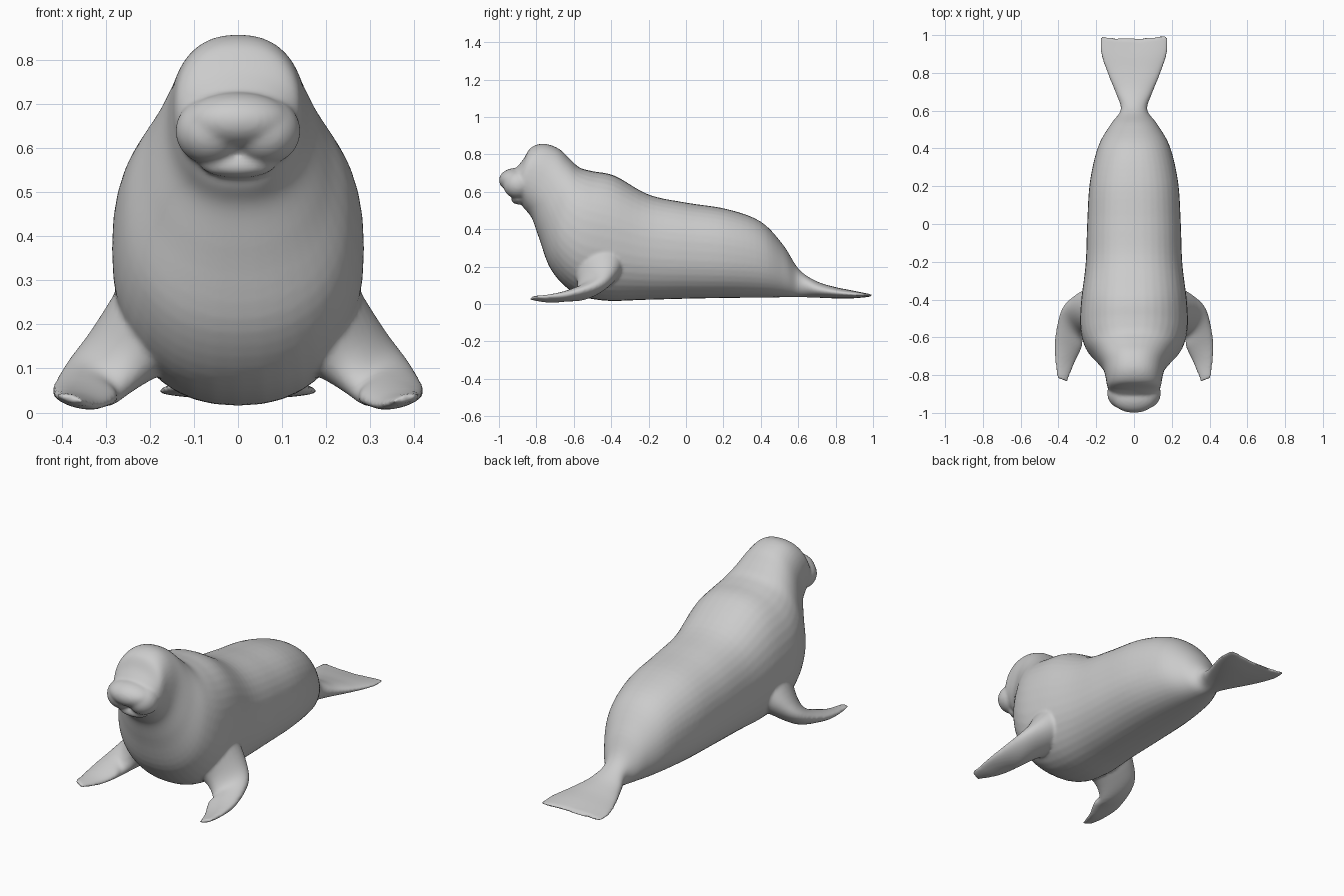
import bpy, bmesh
from math import sin, cos, pi
from mathutils import Vector, Matrix

bm = bmesh.new()


def smooth_rows(rows, n=5):
    """Catmull-Rom interpolation between section rows."""
    out = []
    for i in range(len(rows) - 1):
        a, b = rows[max(i - 1, 0)], rows[i]
        c, d = rows[i + 1], rows[min(i + 2, len(rows) - 1)]
        for k in range(n):
            t = k / n
            out.append([0.5 * (2 * q + (r - p) * t + (2 * p - 5 * q + 4 * r - s) * t * t
                               + (3 * q - p - 3 * r + s) * t ** 3)
                        for p, q, r, s in zip(a, b, c, d)])
    return out + [list(rows[-1])]


def spow(v, e):
    return abs(v) ** e * (1 if v >= 0 else -1)


def loft(rings):
    """Skin closed rings and cap both ends."""
    loops = [[bm.verts.new(p) for p in r] for r in rings]
    faces = [bm.faces.new((loops[0])), bm.faces.new(loops[-1])]
    for a, b in zip(loops, loops[1:]):
        for i in range(len(a)):
            j = (i + 1) % len(a)
            faces.append(bm.faces.new((a[i], a[j], b[j], b[i])))
    bmesh.ops.recalc_face_normals(bm, faces=faces)


def body_ring(yt, zt, yb, zb, w, power, notch, n=40):
    ring = []
    for i in range(n):
        a = 2 * pi * i / n
        u, s = spow(cos(a), 2 / power), 0.5 - 0.5 * spow(sin(a), 2 / power)
        ring.append((w * u, yt + (yb - yt) * s + notch * abs(u) ** 1.5, zt + (zb - zt) * s))
    return ring


def lobe(x, y, z, sx, sy, sz):
    m = Matrix.Translation((x, y, z)) @ Matrix.Diagonal((sx, sy, sz, 1))
    bmesh.ops.create_uvsphere(bm, u_segments=32, v_segments=20, radius=1, matrix=m)


# Tail fluke, torso, neck and head: top y/z, bottom y/z, half width, squareness, notch
body = [
    (0.96, 0.056, 0.96, 0.036, 0.176, 2.2, 0.04),
    (0.89, 0.072, 0.89, 0.030, 0.180, 2.0, 0.025),
    (0.79, 0.092, 0.79, 0.030, 0.142, 2.0, 0.01),
    (0.69, 0.125, 0.69, 0.034, 0.096, 2.0, 0),
    (0.60, 0.190, 0.61, 0.036, 0.070, 2.0, 0),
    (0.52, 0.315, 0.54, 0.036, 0.122, 2.1, 0),
    (0.40, 0.440, 0.42, 0.034, 0.190, 2.2, 0),
    (0.22, 0.507, 0.22, 0.032, 0.234, 2.3, 0),
    (0.00, 0.542, 0.00, 0.028, 0.248, 2.3, 0),
    (-0.20, 0.585, -0.22, 0.022, 0.256, 2.3, 0),
    (-0.38, 0.685, -0.44, 0.018, 0.280, 2.3, 0),
    (-0.50, 0.710, -0.60, 0.060, 0.284, 2.3, 0),
    (-0.57, 0.730, -0.72, 0.180, 0.258, 2.3, 0),
    (-0.62, 0.775, -0.785, 0.350, 0.205, 2.3, 0),
    (-0.68, 0.830, -0.825, 0.460, 0.166, 2.3, 0),
    (-0.76, 0.857, -0.865, 0.510, 0.150, 2.3, 0),
    (-0.83, 0.835, -0.885, 0.540, 0.142, 2.3, 0),
    (-0.872, 0.770, -0.91, 0.565, 0.125, 2.2, 0),
    (-0.92, 0.715, -0.93, 0.590, 0.100, 2.0, 0),
]
loft([body_ring(*r) for r in smooth_rows(body)])

# Muzzle, whisker pads and chin
lobe(0, -0.915, 0.662, 0.122, 0.085, 0.064)
lobe(0, -0.895, 0.560, 0.085, 0.040, 0.028)
for s in (-1, 1):
    lobe(s * 0.062, -0.896, 0.638, 0.080, 0.082, 0.076)

# Front flippers: centre, half-chord vector, half-thickness vector
flipper = [
    (0.18, -0.46, 0.22, 0.00, 0.15, 0.02, 0.07, 0.00, 0.10),
    (0.265, -0.475, 0.135, 0.03, 0.105, 0.02, 0.05, 0.00, 0.065),
    (0.325, -0.525, 0.075, 0.055, 0.075, 0.025, 0.02, 0.00, 0.048),
    (0.347, -0.63, 0.045, 0.073, 0.02, 0.012, 0.00, 0.00, 0.030),
    (0.364, -0.73, 0.029, 0.053, 0.00, 0.012, 0.00, 0.00, 0.019),
    (0.380, -0.825, 0.032, 0.027, 0.01, 0.007, 0.00, 0.00, 0.009),
]
for s in (-1, 1):
    rings = []
    for r in smooth_rows(flipper, 6):
        c, a, b = Vector(r[:3]), Vector(r[3:6]), Vector(r[6:])
        pts = [c + a * cos(2 * pi * i / 28) + b * sin(2 * pi * i / 28) for i in range(28)]
        rings.append([(s * p.x, p.y, p.z) for p in pts])
    loft(rings)

# Fuse all parts into one soft skin
mesh = bpy.data.meshes.new("seal_body")
bm.to_mesh(mesh)
bm.free()
seal = bpy.data.objects.new("seal_body", mesh)
bpy.context.collection.objects.link(seal)
fuse = seal.modifiers.new("fuse", 'REMESH')
fuse.mode = 'VOXEL'
fuse.voxel_size = 0.008
fuse.use_smooth_shade = True
soften = seal.modifiers.new("soften", 'SMOOTH')
soften.factor = 0.5
soften.iterations = 8
